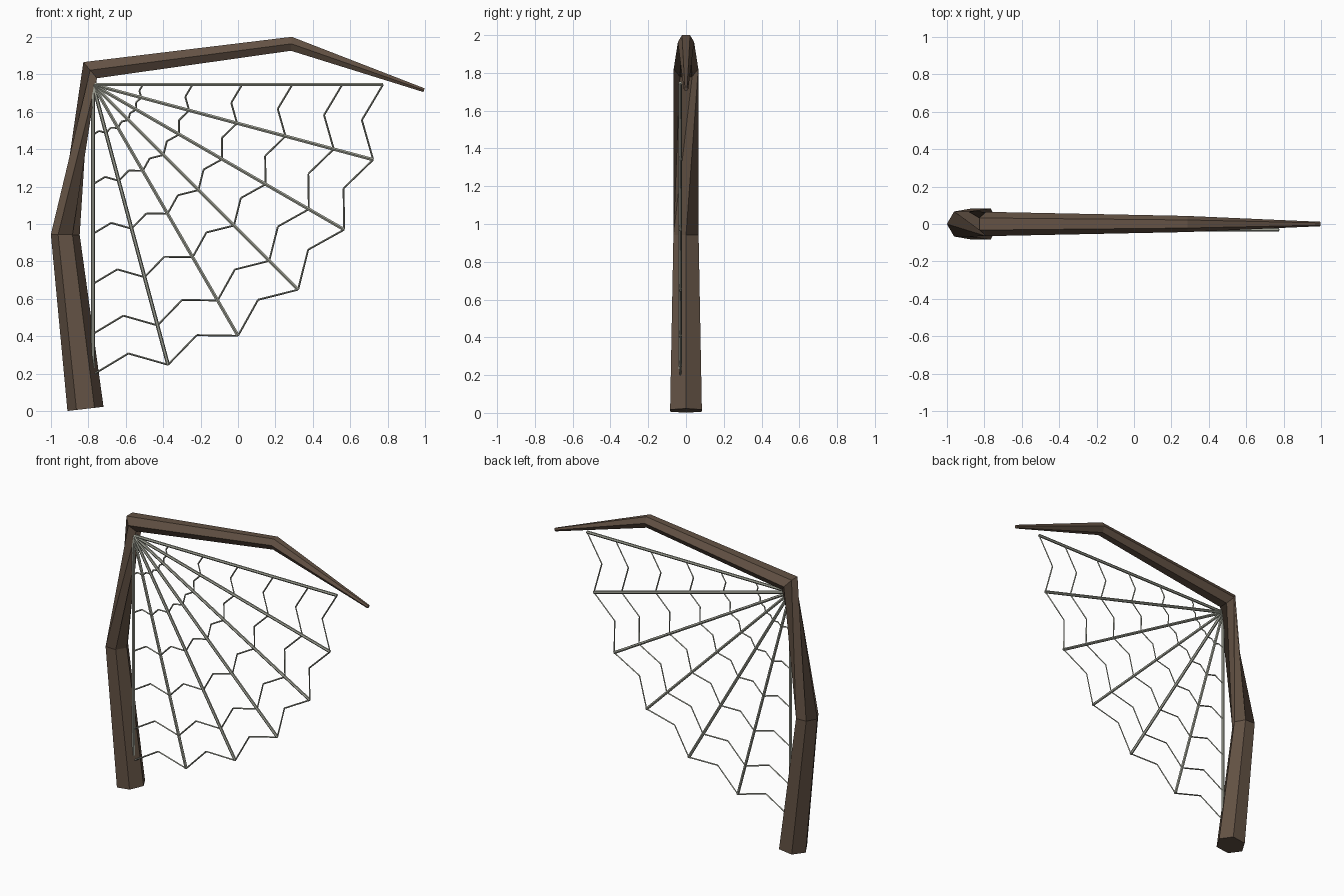
import bpy, bmesh, math
from mathutils import Vector

if "Cube" in bpy.data.objects:
    bpy.data.objects.remove(bpy.data.objects["Cube"])


def material(name, rgb):
    m = bpy.data.materials.new(name)
    m.diffuse_color = (*rgb, 1)
    m.use_nodes = True
    m.node_tree.nodes["Principled BSDF"].inputs["Base Color"].default_value = m.diffuse_color
    return m


bark = material("dark bark", (0.125, 0.084, 0.058))
silk = material("grey silk", (0.36, 0.37, 0.31))


def add_tube(bm, points, radii, sides):
    """Sweep a polygon ring through the points, with closed ends."""
    pts = [Vector(p) for p in points]
    rings = []
    for i, (p, r) in enumerate(zip(pts, radii)):
        t = (pts[min(i + 1, len(pts) - 1)] - pts[max(i - 1, 0)]).normalized()
        up = Vector((0, 1, 0)) if abs(t.z) > 0.9 else Vector((0, 0, 1))
        u = up.cross(t).normalized()
        v = t.cross(u)
        rings.append([bm.verts.new(p + r * (u * math.cos(a) + v * math.sin(a)))
                      for a in (2 * math.pi * k / sides for k in range(sides))])
    for a, b in zip(rings, rings[1:]):
        for k in range(sides):
            n = (k + 1) % sides
            bm.faces.new((a[k], a[n], b[n], b[k]))
    bm.faces.new(rings[0][::-1])
    bm.faces.new(rings[-1])


def finish(bm, name, mat):
    me = bpy.data.meshes.new(name)
    bm.to_mesh(me)
    bm.free()
    me.materials.append(mat)
    ob = bpy.data.objects.new(name, me)
    bpy.context.collection.objects.link(ob)


# Crooked tapering branch
bm = bmesh.new()
add_tube(bm,
         [(-0.815, 0, 0.012), (-0.923, 0, 0.943), (-0.79, 0, 1.822),
          (0.285, 0, 1.963), (0.994, 0, 1.715)],
         [0.097, 0.077, 0.065, 0.043, 0.012], 6)
finish(bm, "branch", bark)

# Web layout: quarter fan around a hub under the bend
HUB = Vector((-0.775, -0.03, 1.745))
REACH = 1.55
STEP = math.radians(15)


def web_point(angle, r):
    return HUB + Vector((math.cos(angle), 0, -math.sin(angle))) * r


# Straight spokes
bm = bmesh.new()
for k in range(7):
    add_tube(bm, [HUB, web_point(k * STEP, REACH)], [0.01, 0.01], 6)
finish(bm, "web_spokes", silk)

# Threads between spokes, each sagging towards the hub at its middle
bm = bmesh.new()
for r in (0.267, 0.532, 0.797, 1.065, 1.332, REACH):
    for k in range(6):
        a = web_point(k * STEP, r)
        mid = web_point((k + 0.5) * STEP, r * 0.935)
        b = web_point((k + 1) * STEP, r)
        add_tube(bm, [a, mid], [0.005] * 2, 4)
        add_tube(bm, [mid, b], [0.005] * 2, 4)
finish(bm, "web_threads", silk)
